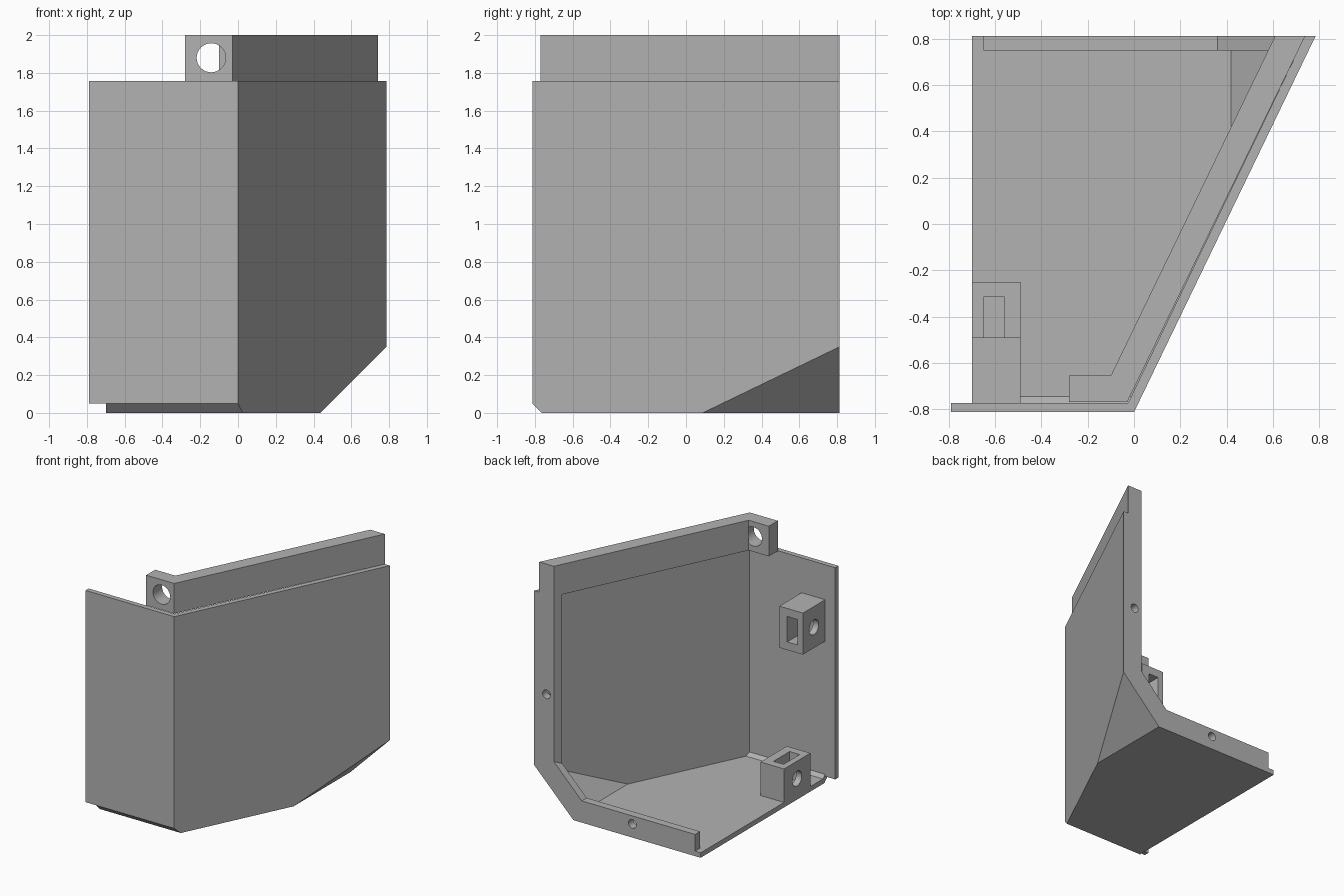
import bpy, bmesh
from math import pi
from mathutils import Vector, Matrix

default = bpy.data.objects.get("Cube")
if default:
    bpy.data.objects.remove(default, do_unlink=True)

grey = bpy.data.materials.new("plain_grey")
grey.use_nodes = True
grey.diffuse_color = (0.45, 0.45, 0.45, 1)
grey.node_tree.nodes["Principled BSDF"].inputs["Base Color"].default_value = (0.45, 0.45, 0.45, 1)


def finish(name, bm):
    bmesh.ops.recalc_face_normals(bm, faces=bm.faces)
    mesh = bpy.data.meshes.new(name)
    bm.to_mesh(mesh)
    bm.free()
    mesh.materials.append(grey)
    ob = bpy.data.objects.new(name, mesh)
    bpy.context.collection.objects.link(ob)
    return ob


def box(name, lo, hi, planes=()):
    """Box between two corners, trimmed by (point, outward normal) planes."""
    bm = bmesh.new()
    lo, hi = Vector(lo), Vector(hi)
    size = Matrix.Diagonal((hi - lo).to_4d())
    bmesh.ops.create_cube(bm, size=1, matrix=Matrix.Translation((lo + hi) / 2) @ size)
    for point, normal in planes:
        bmesh.ops.bisect_plane(bm, geom=bm.verts[:] + bm.edges[:] + bm.faces[:],
                               plane_co=point, plane_no=normal, clear_outer=True)
        rim = [e for e in bm.edges if e.is_boundary]
        if rim:
            bmesh.ops.edgeloop_fill(bm, edges=rim)
    return finish(name, bm)


def cylinder(center, radius, depth, axis):
    bm = bmesh.new()
    turn = Matrix.Rotation(pi / 2, 4, "X" if axis == "Y" else "Y")
    bmesh.ops.create_cone(bm, cap_ends=True, segments=32, radius1=radius, radius2=radius,
                          depth=depth, matrix=Matrix.Translation(center) @ turn)
    return finish("hole_cutter", bm)


def prism(name, outline, z0, z1):
    bm = bmesh.new()
    face = bm.faces.new([bm.verts.new((x, y, z0)) for x, y in outline])
    top = bmesh.ops.extrude_face_region(bm, geom=[face])["geom"]
    bmesh.ops.translate(bm, vec=(0, 0, z1 - z0),
                        verts=[v for v in top if isinstance(v, bmesh.types.BMVert)])
    return finish(name, bm)


def cut(target, *cutters):
    for cutter in cutters:
        cutter.hide_render = True
        mod = target.modifiers.new("cut", "BOOLEAN")
        mod.operation, mod.solver, mod.object = "DIFFERENCE", "EXACT", cutter
        bpy.context.view_layer.objects.active = target
        bpy.ops.object.modifier_apply(modifier=mod.name)
        bpy.data.objects.remove(cutter, do_unlink=True)


FRONT, BACK, RIM = -0.813, 0.813, 1.757
SLANT = (1.626, -0.785, 0)


def side(inset):
    """Slanted side wall plane, moved inward along x."""
    return (0.785 - inset, BACK, 0), SLANT


def corner(shift):
    """Sloped plane joining floor and side wall."""
    return (0.435 - shift, 0, 0), (1, 0, -1)


def toe(shift):
    """Small sloped plane joining floor and front wall."""
    return (0, FRONT, 0.05 + shift), (0, -1, -1)


outer = [side(0), corner(0), toe(0)]

# Shell: front wall, slanted side wall and floor
shell = box("shell", (-0.70, FRONT, 0), (1, BACK, RIM), outer)
cut(shell, box("cavity", (-1, FRONT + 0.04, 0.04), (1, 1, 2),
               [side(0.045), corner(0.057), toe(0.057)]))
box("front_wall_edge", (-0.79, FRONT, 0.05), (-0.70, FRONT + 0.04, RIM))

# Rear flange with two screw holes
flange = box("rear_flange", (-0.65, 0.75, 0), (1, BACK, RIM), outer)
cut(flange,
    box("opening", (-1, 0.5, 0.175), (1, 1, 2), [side(0.175), corner(0.25)]),
    cylinder((0.675, 0.78, 0.95), 0.035, 0.2, "Y"),
    cylinder((-0.09, 0.78, 0.11), 0.035, 0.2, "Y"))

# Raised lip with a pierced tab at the front
lip = prism("top_lip", [(-0.28, -0.77), (-0.03, -0.77), (0.74, BACK), (0.61, BACK),
                        (-0.10, -0.655), (-0.28, -0.655)], RIM, 2)
cut(lip, cylinder((-0.142, -0.754, 1.88), 0.077, 0.2, "Y"))

# Upper fastener block, pocket opening to the rear
upper = box("upper_block", (-0.70, -0.775, 1.14), (-0.49, -0.49, 1.475))
cut(upper, box("pocket", (-0.65, -0.71, 1.205), (-0.56, -0.4, 1.41)),
    cylinder((-0.70, -0.63, 1.308), 0.06, 0.2, "X"))

# Lower fastener block, pocket opening upward
lower = box("lower_block", (-0.70, -0.585, 0.035), (-0.49, -0.25, 0.31))
cut(lower, box("pocket", (-0.65, -0.52, 0.09), (-0.56, -0.315, 0.5)),
    cylinder((-0.70, -0.415, 0.17), 0.06, 0.2, "X"))

# Smooth only the round holes
for ob in (flange, lip, upper, lower):
    bpy.ops.object.select_all(action="DESELECT")
    ob.select_set(True)
    bpy.context.view_layer.objects.active = ob
    bpy.ops.object.shade_smooth_by_angle(angle=pi / 6)
